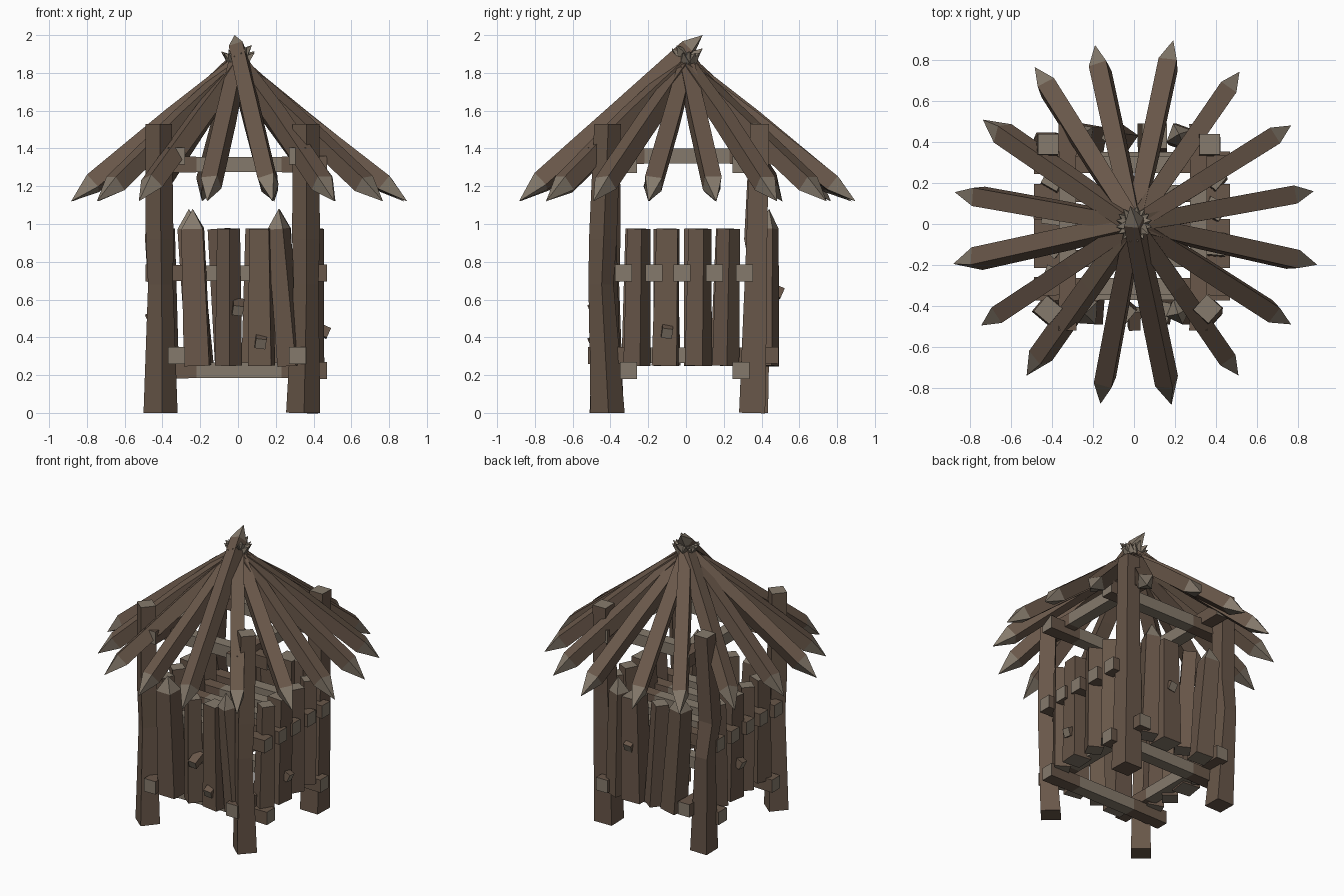
import bpy, bmesh, random
from math import cos, sin, pi, radians, sqrt
from mathutils import Vector

random.seed(4)
cube = bpy.data.objects.get("Cube")
if cube:
    bpy.data.objects.remove(cube)


def material(name, rgb):
    m = bpy.data.materials.new(name)
    m.use_nodes = True
    m.diffuse_color = (*rgb, 1)
    m.node_tree.nodes["Principled BSDF"].inputs["Base Color"].default_value = (*rgb, 1)
    return m


BARK = material("brown_bark", (0.140, 0.095, 0.067))
CUT = material("pale_cut_wood", (0.235, 0.195, 0.150))


def timber(name, points, halves, roll=0, pale=(), pale_caps=(True, True)):
    """Square timber through points; a zero half-width makes a sharpened end.
    pale lists the segments coloured as cut wood."""
    points = [Vector(p) for p in points]
    axis = (points[-1] - points[0]).normalized()
    ref = Vector((0, 1, 0)) if abs(axis.z) > 0.9 else Vector((0, 0, 1))
    u = axis.cross(ref).normalized()
    v = u.cross(axis)
    bm = bmesh.new()
    rings = []
    for p, h in zip(points, halves):
        if h == 0:
            rings.append([bm.verts.new(p)])
            continue
        angles = [radians(roll + 45 + 90 * k) for k in range(4)]
        rings.append([bm.verts.new(p + h * sqrt(2) * (u * cos(a) + v * sin(a))) for a in angles])
    for i, (a, b) in enumerate(zip(rings, rings[1:])):
        for k in range(4):
            n = (k + 1) % 4
            loop = [a[k % len(a)], a[n % len(a)], b[n % len(b)], b[k % len(b)]]
            face = bm.faces.new(list(dict.fromkeys(loop)))
            face.material_index = int(i in pale)
    for ring, is_pale in zip((rings[0], rings[-1]), pale_caps):
        if len(ring) == 4:
            bm.faces.new(ring).material_index = int(is_pale)
    bmesh.ops.recalc_face_normals(bm, faces=bm.faces)
    mesh = bpy.data.meshes.new(name)
    bm.to_mesh(mesh)
    bm.free()
    mesh.materials.append(BARK)
    mesh.materials.append(CUT)
    obj = bpy.data.objects.new(name, mesh)
    bpy.context.collection.objects.link(obj)
    return obj


# Corner posts: two straight, two crooked
post_halves = (0.064, 0.047, 0.052, 0.05)
levels = (0, 0.68, 0.92, 1.53)


def post(name, centres, roll, halves=post_halves):
    timber(name, [(x, y, z) for (x, y), z in zip(centres, levels)], halves,
           roll, pale_caps=(False, True))


post("front_right_post", [(0.345, -0.415), (0.36, -0.45), (0.36, -0.44), (0.36, -0.415)], 42)
post("back_left_post", [(-0.40, 0.37), (-0.43, 0.40), (-0.44, 0.36), (-0.42, 0.39)], 0)
post("front_left_post", [(-0.41, -0.42), (-0.41, -0.42), (-0.415, -0.42), (-0.42, -0.42)], 40)
post("back_right_post", [(0.355, 0.35), (0.36, 0.37), (0.365, 0.375), (0.37, 0.39)], 0,
     (0.069, 0.06, 0.055, 0.05))


# Rails and floor beams, bare of bark in the middle
def rail(name, along_x, offset, z, start=-0.49, end=0.47):
    spots = (start, -0.22, 0.23, end)
    pts = [(s, offset, z) if along_x else (offset, s, z) for s in spots]
    timber(name, pts, (0.045, 0.041, 0.041, 0.045), 0, pale=(1,))


for tag, zx, zy in (("lower", 0.225, 0.305), ("upper", 1.315, 1.36)):
    rail(tag + "_front_rail", True, -0.305, zx)
    rail(tag + "_back_rail", True, 0.29, zx)
    rail(tag + "_left_rail", False, -0.325, zy, -0.52, 0.49)
    rail(tag + "_right_rail", False, 0.315, zy, -0.52, 0.49)
for y in (-0.33, -0.17, -0.02, 0.15, 0.31):
    rail("floor_beam", True, y, 0.74)


# Wall stakes: (position at top, position at bottom, roll, sharpened)
walls = {
    "front": [(-0.24, -0.215, 4, True), (-0.05, -0.05, 40, False),
              (0.12, 0.125, 10, False), (0.215, 0.28, 25, True)],
    "back": [(0.22, 0.24, 20, True), (0.10, 0.09, 0, False),
             (-0.10, -0.05, 35, False), (-0.26, -0.20, 10, True)],
    "right": [(-0.25, -0.26, 32, False), (-0.095, -0.11, 5, False),
              (0.075, 0.065, 28, False), (0.225, 0.21, 40, False)],
    "left": [(-0.26, -0.27, 20, False), (-0.11, -0.10, 40, False),
             (0.05, 0.06, 8, False), (0.22, 0.20, 30, False)],
}


def on_wall(side, s, out, z):
    return {"front": (s, -out, z), "back": (s, out, z),
            "right": (out, s, z), "left": (-out, s, z)}[side]


for side, stakes in walls.items():
    depth = 0.43 if side in ("front", "back") else 0.395
    for top, bottom, roll, sharp in stakes:
        wide = 0.064 / (abs(cos(radians(roll))) + abs(sin(radians(roll))))
        pts = [on_wall(side, bottom, depth - 0.01, 0.25), on_wall(side, top, depth, 0.975)]
        halves = [wide * 1.12, wide * 0.95]
        if sharp:
            pts.append(on_wall(side, top, depth + 0.01, 1.08))
            halves.append(0)
        timber(side + "_stake", pts, halves, roll, pale=(1,))

# Wooden pegs driven into the stakes
for side, s, z in (("front", 0.0, 0.56), ("front", 0.12, 0.385), ("right", -0.10, 0.44),
                   ("back", 0.10, 0.65), ("left", 0.05, 0.51)):
    out = 0.42 if side in ("front", "back") else 0.39
    timber(side + "_peg", [on_wall(side, s, out, z + 0.02), on_wall(side, s, out + 0.09, z - 0.02)],
           (0.03, 0.028), 8)

# Roof: ring of sharpened poles crossing at the peak
COUNT = 16
for i in range(COUNT):
    a = 2 * pi * (i + 0.5) / COUNT + random.uniform(-0.03, 0.03)
    out = Vector((cos(a), sin(a), 0))
    tallest = i == 12
    low = out * random.uniform(0.89, 0.92) + Vector((0, 0, 1.12))
    high = out * -0.09 + Vector((0, 0, 2.0 if tallest else random.uniform(1.89, 1.95)))
    bend = Vector((0, 0, random.uniform(-0.01, 0.015)))
    pts = [low, low.lerp(high, 0.12), low.lerp(high, 0.55) + bend, low.lerp(high, 0.92), high]
    timber("roof_pole", pts, (0, 0.045, 0.044, 0.038, 0),
           random.choice((0, 8, -10, 25, -30)), pale=(0, 3))
